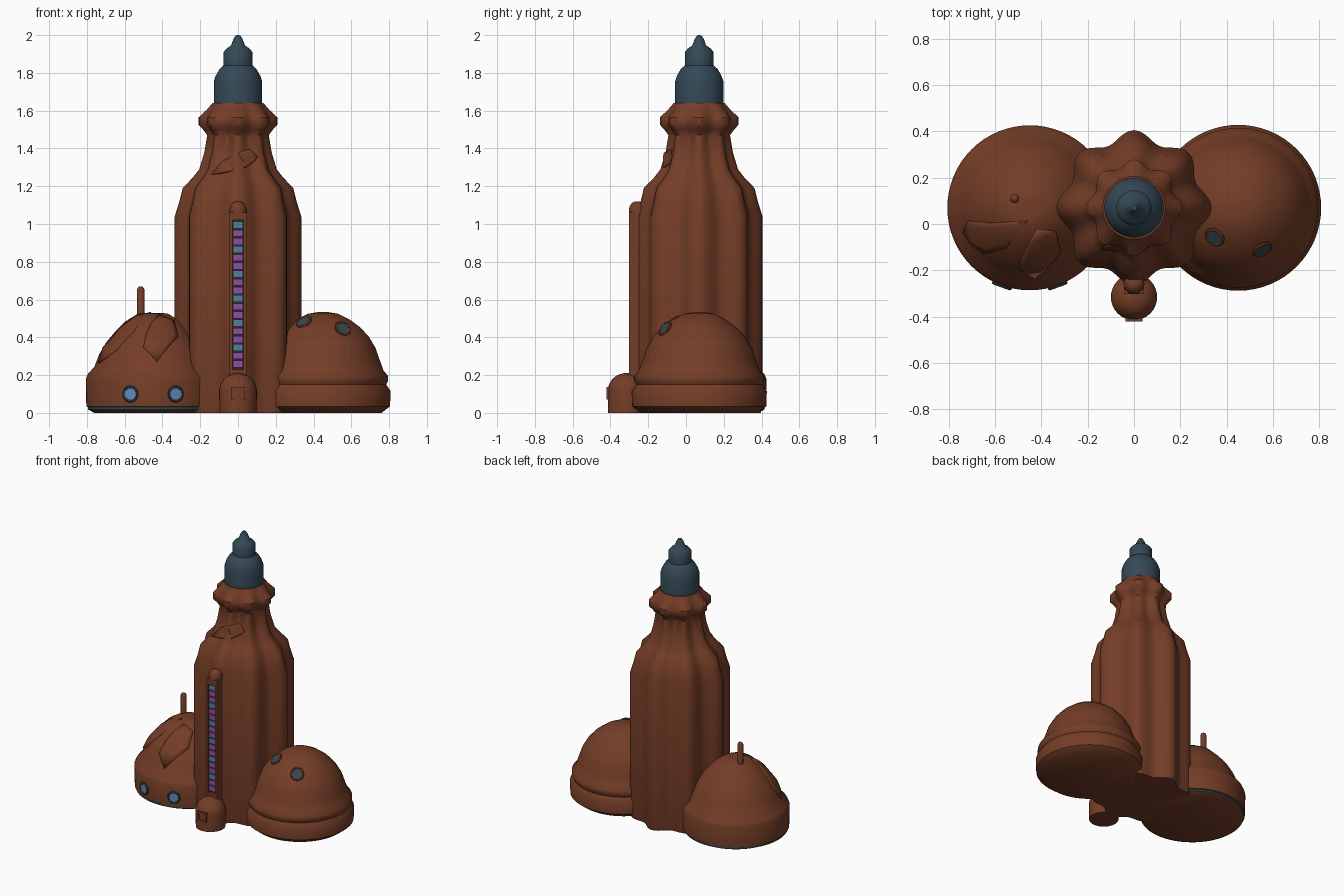
import bpy, bmesh, math
from mathutils import Vector

if "Cube" in bpy.data.objects:
    bpy.data.objects.remove(bpy.data.objects["Cube"])


def material(name, rgb):
    m = bpy.data.materials.new(name)
    m.diffuse_color = (*rgb, 1)
    m.use_nodes = True
    m.node_tree.nodes["Principled BSDF"].inputs["Base Color"].default_value = m.diffuse_color
    return m


BROWN = material("rust brown", (0.175, 0.047, 0.020))
SLATE = material("dark slate", (0.034, 0.066, 0.092))
PURPLE = material("purple", (0.27, 0.085, 0.38))
TEAL = material("teal blue", (0.085, 0.22, 0.34))
LAMP = material("lamp blue", (0.12, 0.25, 0.50))
DARK = material("dark recess", (0.045, 0.017, 0.012))
CY = 0.07


def finish(bm, name, mats, angle=40):
    bmesh.ops.recalc_face_normals(bm, faces=bm.faces)
    mesh = bpy.data.meshes.new(name)
    bm.to_mesh(mesh)
    bm.free()
    ob = bpy.data.objects.new(name, mesh)
    bpy.context.collection.objects.link(ob)
    for m in mats:
        mesh.materials.append(m)
    bpy.ops.object.select_all(action='DESELECT')
    ob.select_set(True)
    bpy.context.view_layer.objects.active = ob
    bpy.ops.object.shade_smooth_by_angle(angle=math.radians(angle))
    return ob


def lathe(name, profile, centre, mats, segs=48, lobes=None, band=None):
    """Spin (radius, z) points; optional eight-lobed fluting and a coloured band."""
    bm = bmesh.new()
    rings = []
    for i, (r, z) in enumerate(profile):
        depth = lobes[i] if lobes else 0
        ring = []
        for k in range(segs):
            a = 2 * math.pi * k / segs
            q = r * (1 - depth * (1 - math.cos(8 * a)) / 2)
            ring.append(bm.verts.new((centre[0] + q * math.cos(a), centre[1] + q * math.sin(a), z)))
        rings.append(ring)
    for lo, hi in zip(rings, rings[1:]):
        for k in range(segs):
            j = (k + 1) % segs
            f = bm.faces.new((lo[k], lo[j], hi[j], hi[k]))
            if band and band[0] < f.calc_center_median().z < band[1]:
                f.material_index = 1
    bm.faces.new(rings[0])
    bm.faces.new(rings[-1])
    return finish(bm, name, mats)


def box(name, x0, x1, y0, y1, z0, z1, mat):
    bm = bmesh.new()
    bmesh.ops.create_cube(bm, size=1)
    for v in bm.verts:
        v.co = ((x0 + x1) / 2 + v.co.x * (x1 - x0), (y0 + y1) / 2 + v.co.y * (y1 - y0),
                (z0 + z1) / 2 + v.co.z * (z1 - z0))
    return finish(bm, name, [mat], 20)


def lens(name, pos, normal, radius, ring_mat, glass_mat):
    """Round porthole: rim ring plus a thin disc, aligned to a normal."""
    rot = Vector(normal).to_track_quat('Z', 'Y').to_euler()
    bpy.ops.mesh.primitive_torus_add(major_radius=radius, minor_radius=0.008, major_segments=24,
                                     minor_segments=8, location=pos, rotation=rot)
    rim = bpy.context.object
    rim.name = name + "_rim"
    rim.data.materials.append(ring_mat)
    bpy.ops.object.shade_smooth_by_angle()
    bpy.ops.mesh.primitive_cylinder_add(radius=radius, depth=0.009, vertices=24, location=pos, rotation=rot)
    glass = bpy.context.object
    glass.name = name + "_glass"
    glass.data.materials.append(glass_mat)


def interp(points, t):
    """Piecewise linear lookup over (key, value) pairs."""
    points = sorted(points)
    for (a, va), (b, vb) in zip(points, points[1:]):
        if t <= b:
            return va + (vb - va) * max(0, (t - a) / max(b - a, 1e-6))
    return points[-1][1]


def patch(name, side_a, side_b, surface):
    """Thin plate spanning two edge lines, laid onto a surface function."""
    bm = bmesh.new()
    rows = [[bm.verts.new(surface(*Vector(a).lerp(Vector(b), k / 6))) for k in range(7)]
            for a, b in zip(side_a, side_b)]
    for r0, r1 in zip(rows, rows[1:]):
        for k in range(6):
            bm.faces.new((r0[k], r0[k + 1], r1[k + 1], r1[k]))
    bmesh.ops.remove_doubles(bm, verts=bm.verts, dist=1e-5)
    ob = finish(bm, name, [BROWN])
    mod = ob.modifiers.new("thickness", 'SOLIDIFY')
    mod.thickness = 0.016
    mod.offset = 0


# Fluted tower with flared collar
tower = [(0.325, 0), (0.335, 0.04), (0.335, 1.04), (0.31, 1.12), (0.293, 1.19), (0.24, 1.245), (0.205, 1.29),
         (0.178, 1.38), (0.163, 1.47), (0.185, 1.50), (0.208, 1.525), (0.208, 1.565),
         (0.165, 1.605), (0.135, 1.64)]
lathe("tower", tower, (0, CY), [BROWN], 96, [0.14] * 12 + [0.09, 0.0])

# Stepped nose cone
lathe("nose_cone", [(0.128, 1.62), (0.128, 1.755), (0.118, 1.785), (0.098, 1.82), (0.076, 1.84),
                    (0.076, 1.91), (0.06, 1.93), (0.037, 1.945), (0.024, 1.98), (0.012, 1.998), (0.004, 2.0)],
      (0, CY), [SLATE])

# Side domes
left = [(0.31, 0), (0.345, 0.018), (0.345, 0.03), (0.353, 0.034), (0.356, 0.18), (0.345, 0.205),
        (0.31, 0.245), (0.285, 0.31), (0.25, 0.37), (0.20, 0.43), (0.145, 0.485), (0.08, 0.525), (0.04, 0.53)]
right = [(0.31, 0), (0.355, 0.035), (0.358, 0.115), (0.335, 0.15), (0.345, 0.17), (0.345, 0.195),
         (0.32, 0.225), (0.30, 0.28), (0.28, 0.34), (0.245, 0.40), (0.20, 0.45), (0.14, 0.495),
         (0.08, 0.525), (0.03, 0.533)]
lathe("left_dome", left, (-0.45, CY), [BROWN, SLATE], 64, band=(0.018, 0.032))
lathe("right_dome", right, (0.45, CY), [BROWN], 64)

# Portholes on the right dome
for x, y, nz in ((0.35, -0.055, 1.1), (0.553, -0.108, 0.65)):
    d = Vector((x - 0.45, y - CY, 0))
    z = interp(right[6:], d.length)
    n = d.normalized() + Vector((0, 0, nz))
    lens("porthole", Vector((x, y, z)) + n.normalized() * 0.004, n, 0.038, BROWN, SLATE)

# Front lamps on the left dome
for dx in (-0.12, 0.12):
    d = Vector((dx, -math.sqrt(0.357 ** 2 - dx * dx), 0))
    lens("lamp", Vector((-0.45, CY, 0.10)) + d, d, 0.037, SLATE, LAMP)

# Antenna
lathe("antenna", [(0.02, 0.46), (0.02, 0.652), (0.015, 0.664), (0.006, 0.67)], (-0.515, 0.11), [BROWN], 16)


# Leaf plates on the left dome and the tower shoulder
def dome_surface(x, y):
    r = math.hypot(x + 0.45, y - CY)
    return (x, y, interp(left[4:], r))


def shoulder_surface(x, z):
    a = math.asin(x / interp([(h, r) for r, h in tower], z))
    r = interp([(h, r) for r, h in tower], z) * (1 - 0.07 * (1 - math.cos(8 * a)))
    return (x, CY - math.sqrt(r * r - x * x), z)


patch("side_leaf", [(-0.735, -0.035), (-0.71, 0.015), (-0.62, 0.005), (-0.54, 0.01), (-0.46, 0.015)],
      [(-0.735, -0.035), (-0.69, -0.095), (-0.64, -0.125), (-0.55, -0.10), (-0.46, 0.015)], dome_surface)
patch("front_leaf", [(-0.42, -0.02), (-0.46, -0.09), (-0.485, -0.14), (-0.50, -0.19), (-0.43, -0.23)],
      [(-0.42, -0.02), (-0.34, -0.03), (-0.32, -0.115), (-0.36, -0.17), (-0.43, -0.23)], dome_surface)
patch("shoulder_leaf", [(-0.14, 1.26), (-0.08, 1.33), (0.0, 1.375), (0.06, 1.395), (0.105, 1.355)],
      [(-0.14, 1.26), (-0.04, 1.28), (0.04, 1.30), (0.08, 1.325), (0.105, 1.355)], shoulder_surface)

# Display column: back plate, side strips, rounded cap
box("column_back", -0.036, 0.036, -0.285, -0.20, 0.1, 1.06, DARK)
for s in (-1, 1):
    box("column_strip", min(s * 0.028, s * 0.044), max(s * 0.028, s * 0.044), -0.303, -0.19, 0.1, 1.06, BROWN)
box("column_top", -0.044, 0.044, -0.303, -0.19, 1.02, 1.06, BROWN)
box("column_bottom", -0.03, 0.03, -0.303, -0.27, 0.15, 0.23, BROWN)
box("cap_bridge", -0.043, 0.043, -0.26, -0.17, 1.05, 1.085, BROWN)
lathe("column_cap", [(0.045, 1.04), (0.045, 1.075), (0.04, 1.095), (0.028, 1.112), (0.01, 1.12)],
      (0, -0.258), [BROWN], 24)

# Coloured display cells, every third one teal
for i in range(18):
    z = 0.994 - i * 0.0432
    box("display_cell", -0.026, 0.026, -0.294, -0.283, z - 0.018, z + 0.018, PURPLE if i % 3 else TEAL)

# Foot pod with square hatch
lathe("foot_pod", [(0.098, 0), (0.1, 0.12), (0.093, 0.15), (0.075, 0.18), (0.05, 0.2), (0.015, 0.21)],
      (0, -0.315), [BROWN], 32)
for s in (-1, 1):
    box("hatch_side", s * 0.03 - 0.006, s * 0.03 + 0.006, -0.42, -0.38, 0.07, 0.138, BROWN)
    box("hatch_edge", -0.036, 0.036, -0.42, -0.38, 0.104 + s * 0.028 - 0.006, 0.104 + s * 0.028 + 0.006, BROWN)
box("hatch_panel", -0.026, 0.026, -0.416, -0.40, 0.08, 0.128, BROWN)
